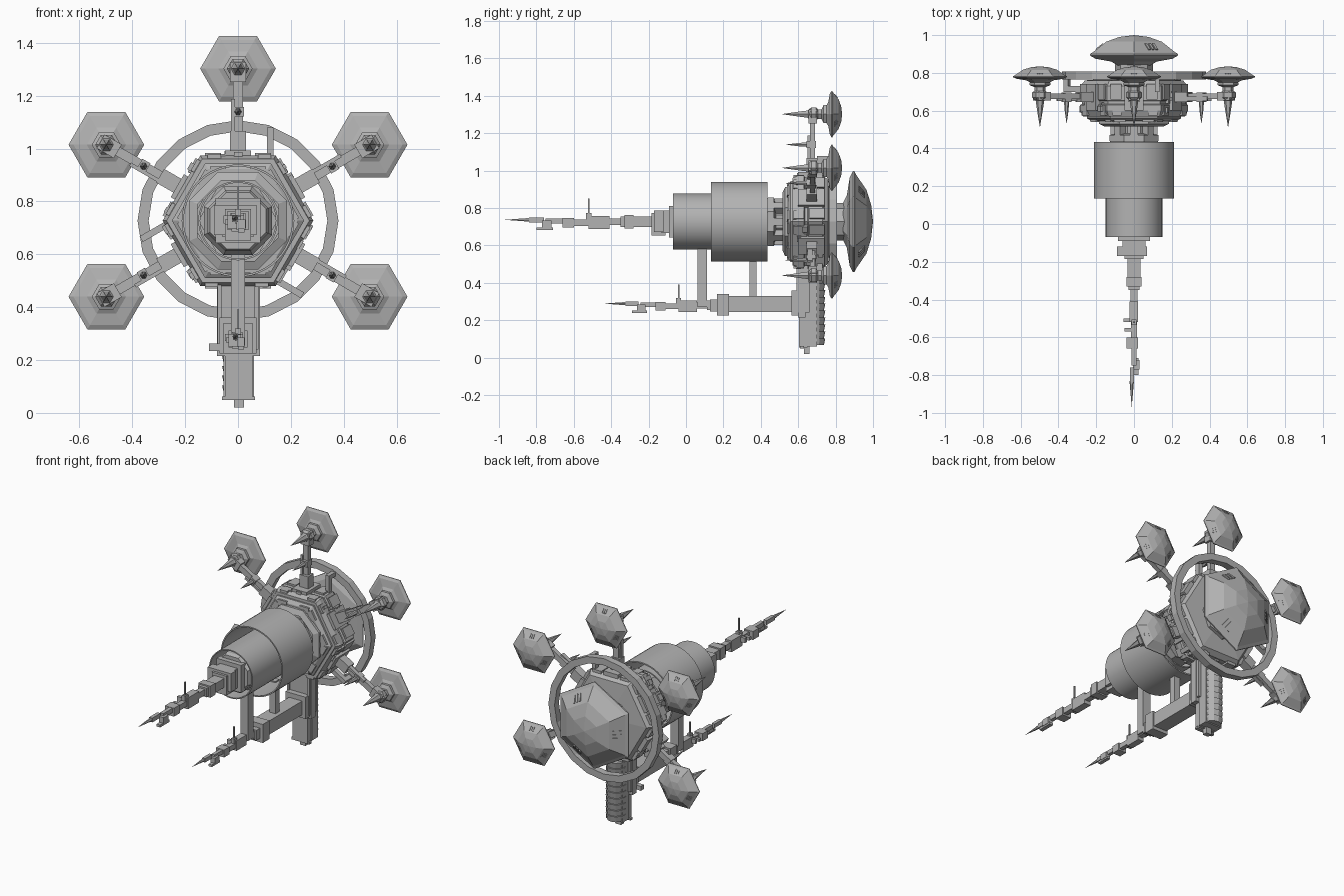
import bpy, bmesh, math, random
from mathutils import Matrix, Vector

cube = bpy.data.objects.get("Cube")
if cube:
    bpy.data.objects.remove(cube)

random.seed(4)
AXIS = 0.727
IDENT = Matrix.Identity(4)
grey = bpy.data.materials.new("hull grey")
grey.use_nodes = True
grey.diffuse_color = (0.45, 0.45, 0.45, 1)
grey.node_tree.nodes["Principled BSDF"].inputs["Base Color"].default_value = grey.diffuse_color


def finish(name, bm, matrix=IDENT, smooth=False):
    bmesh.ops.remove_doubles(bm, verts=bm.verts, dist=1e-5)
    bmesh.ops.recalc_face_normals(bm, faces=bm.faces)
    bm.transform(matrix)
    mesh = bpy.data.meshes.new(name)
    bm.to_mesh(mesh)
    bm.free()
    mesh.materials.append(grey)
    obj = bpy.data.objects.new(name, mesh)
    bpy.context.collection.objects.link(obj)
    if smooth:
        bpy.ops.object.select_all(action='DESELECT')
        obj.select_set(True)
        bpy.context.view_layer.objects.active = obj
        bpy.ops.object.shade_smooth_by_angle(angle=math.radians(30))
    return obj


def box(name, xs, ys, zs, matrix=IDENT):
    """Block spanning the given x, y and z ranges."""
    bm = bmesh.new()
    bmesh.ops.create_cube(bm, size=1)
    for v in bm.verts:
        v.co = Vector([a + (b - a) * (c + 0.5) for (a, b), c in zip((xs, ys, zs), v.co)])
    return finish(name, bm, matrix)


def lathe(name, profile, sides, matrix=IDENT, phase=0.0, smooth=False, centre=(0, AXIS)):
    """Turn (radius, y) points around an axis parallel to y."""
    bm = bmesh.new()
    rings = []
    for r, y in profile:
        angles = [phase + math.tau * i / sides for i in range(sides)]
        rings.append([bm.verts.new((centre[0] + r * math.cos(a), y, centre[1] + r * math.sin(a)))
                      for a in angles])
    for low, high in zip(rings, rings[1:]):
        for i in range(sides):
            j = (i + 1) % sides
            bm.faces.new((low[i], low[j], high[j], high[i]))
    return finish(name, bm, matrix, smooth)


def shell(name, outer, inner, y0, y1, sides, smooth=True):
    return lathe(name, [(outer, y0), (outer, y1), (inner, y1), (inner, y0), (outer, y0)],
                 sides, smooth=smooth)


def spin(angle):
    """Rotation about the main axis, starting from straight up."""
    up = Matrix.Translation((0, 0, AXIS))
    return up @ Matrix.Rotation(math.radians(angle), 4, 'Y') @ up.inverted()


def dish(name, x, z, apex, s, turn):
    """Six-sided dish with vent plates on alternate dome facets."""
    shape = [(0, .16), (.1, .16), (.14, .14), (.235, .125), (.27, .108), (.27, .1),
             (.25, .09), (.17, .035), (.09, .01), (0, 0)]
    lathe(name, [(r * s, apex - d * s) for r, d in shape], 6,
          phase=math.radians(turn), centre=(x, z))
    for a in range(turn, turn + 360, 120):
        face = (Matrix.Translation((x, apex, z)) @ Matrix.Rotation(math.radians(a), 4, 'Y')
                @ Matrix.Scale(s, 4) @ Matrix.Translation((0, -.0625, .182))
                @ Matrix.Rotation(.67, 4, 'X'))
        for i in (-1, 0, 1):
            c = i * .022
            box(name + "_vent", (c - .007, c + .007), (-.004, .005), (-.025, .025), face)


def probe_tip(name, y, z, s):
    """Stacked instrument boom ending in a needle, measured from its tip."""
    m = Matrix.Translation((0, y, z)) @ Matrix.Scale(s, 4)
    lathe(name + "_needle", [(0, 0), (.012, .14), (0, .14)], 6, m, centre=(-.012, .01))
    rows = [  # length range, x range, z range
        (.13, .21, -.022, .0, -.005, .022), (.17, .26, .0, .025, -.045, -.03),
        (.2, .25, -.005, .028, -.035, .005), (.22, .33, -.012, .012, -.01, .018),
        (.31, .37, -.04, .022, -.032, .02), (.36, .46, -.015, .015, -.022, .012),
        (.4, .42, -.05, -.01, -.015, .005), (.45, .47, -.055, -.01, -.01, .02),
        (.446, .454, -.004, .004, 0, .125), (.435, .465, -.012, .012, 0, .045),
        (.45, .56, -.025, .02, -.04, .03), (.56, .63, -.018, .018, -.018, .018),
        (.62, .64, -.03, .03, -.028, .028), (.64, .69, -.04, .04, -.036, .036),
        (.69, .82, -.035, .035, -.028, .028)]
    for a, b, x0, x1, z0, z1 in rows:
        box(name + "_segment", (x0, x1), (a, b), (z0, z1), m)


# Main body: open drums around a core
shell("large_drum", .213, .205, .135, .435, 48)
shell("small_drum", .15, .143, -.07, .4, 48)
lathe("core", [(0, -.06), (.115, -.06), (.125, -.04), (.125, .42), (.14, .44), (.14, .47),
               (.09, .48), (.09, .52), (.12, .54), (0, .54)], 8, phase=math.pi / 8)
for a in range(0, 360, 45):
    box("neck_strut", (-.02, .02), (.44, .54), (AXIS + .08, AXIS + .125), spin(a))

# Hexagonal hub with stepped front
lathe("hub", [(0, .525), (.15, .525), (.15, .535), (.18, .535), (.18, .545), (.225, .545),
              (.25, .56), (.25, .57), (.27, .57), (.285, .6), (.285, .63), (.275, .635),
              (.275, .65), (.285, .655), (.285, .73), (.26, .76), (.14, .77), (0, .77)], 6)
lathe("front_collar", [(.2, .545), (.2, .53), (.165, .515), (.165, .545)], 8, phase=math.pi / 8)
lathe("dish_neck", [(0, .76), (.14, .76), (.14, .79), (.1, .8), (.1, .85), (0, .85)], 8)
for a in range(0, 360, 60):
    m = spin(a)
    for side in (-1, 1):
        c = side * .095
        box("hub_panel", (c - .03, c + .03), (.66, .74), (AXIS + .22, AXIS + .257), m)
        box("hub_block", (c - .02, c + .03), (.575, .63), (AXIS + .21, AXIS + .25), m)
        box("front_plate", (c * .8 - .03, c * .8 + .03), (.54, .575), (AXIS + .17, AXIS + .205), m)
    for i in range(7):
        x, y = random.uniform(-.12, .1), random.uniform(.58, .72)
        w, d, h = (random.uniform(.01, .035) for k in range(3))
        box("hub_greeble", (x, x + w), (y, y + d), (AXIS + .22, AXIS + .245 + h * .6), m)

# Main dish and ring
dish("main_dish", 0, AXIS, 1.0, 1.0, 30)
shell("ring", .38, .338, .765, .808, 20, smooth=False)
for a in (0, 120, 240):
    box("ring_arm", (.11, .135), (.7, .73), (AXIS + .22, AXIS + .35), spin(a))
    box("ring_arm_end", (.11, .135), (.7, .79), (AXIS + .325, AXIS + .352), spin(a))

# Five spokes, each with a dish, pod and needles
for a in (0, 60, -60, 120, -120):
    m = spin(a)
    hub_end, tip = AXIS + .22, AXIS + .575
    box("spoke", (-.018, .018), (.662, .69), (hub_end, tip), m)
    box("spoke_root", (-.05, .05), (.6, .74), (hub_end, AXIS + .265), m)
    box("spoke_brace", (-.03, .03), (.645, .7), (hub_end, AXIS + .34), m)
    box("spoke_rail", (-.026, -.012), (.65, .675), (hub_end, AXIS + .46), m)
    box("spoke_sensor", (-.022, .022), (.645, .695), (AXIS + .395, AXIS + .43), m)
    lathe("sensor_needle", [(.014, .65), (.01, .6), (0, .53)], 6, m, centre=(0, AXIS + .412))
    box("spoke_cap", (-.03, .03), (.655, .7), (tip - .05, tip + .025), m)
    lathe("dish_pod", [(0, .75), (.055, .75), (.055, .735), (.03, .725), (.03, .705), (.042, .695),
                       (.042, .67), (.022, .65), (.018, .62), (0, .51)], 6, m, centre=(0, tip))
    r = math.radians(a)
    dish("outer_dish", .575 * math.sin(r), AXIS + .575 * math.cos(r), .835, .53, 0)

# Lower tower with a ribbed rounded back
box("tower_front", (-.08, .083), (.6, .64), (.215, .52))
box("tower_body", (-.055, .06), (.64, .7), (.06, .52))
box("tower_lower", (-.05, .055), (.605, .65), (.055, .22))
box("tower_foot", (-.015, .022), (.63, .66), (.02, .06))
box("tower_rim", (-.06, .065), (.61, .63), (.048, .062))
for i in range(10):
    bm = bmesh.new()
    bmesh.ops.create_cone(bm, cap_ends=True, segments=12, radius1=.052, radius2=.06, depth=.037)
    finish("tower_rib", bm, Matrix.Translation((0, .685, .085 + i * .037)))
for side in (-1, 1):
    box("tower_rail", (side * .07 - .008, side * .07 + .008), (.59, .66), (.24, .5))

# Lower boom, joined to the drums by two struts
box("boom", (-.045, .045), (.2, .62), (.245, .33))
box("boom_collar", (-.055, .055), (.165, .23), (.225, .34))
box("boom_root", (-.07, .07), (.565, .61), (.225, .36))
box("boom_side_box", (-.11, -.05), (.57, .6), (.235, .262))
box("front_strut", (-.027, .027), (.062, .112), (.27, .6))
box("rear_strut", (-.02, .02), (.34, .378), (.32, .53))
probe_tip("lower_probe", -.44, .28, .89)

# Main probe and its mount
for name, w, y0, y1 in (("mount_base", .085, -.09, -.05), ("mount_neck", .06, -.13, -.08)):
    box(name, (-w, w), (y0, y1), (AXIS - w, AXIS + w))
box("mount_head", (-.09, .07), (-.17, -.12), (AXIS - .055, AXIS + .06))
box("mount_cap", (-.05, .05), (-.185, -.11), (AXIS - .075, AXIS + .045))
probe_tip("main_probe", -.97, AXIS, 1.0)
